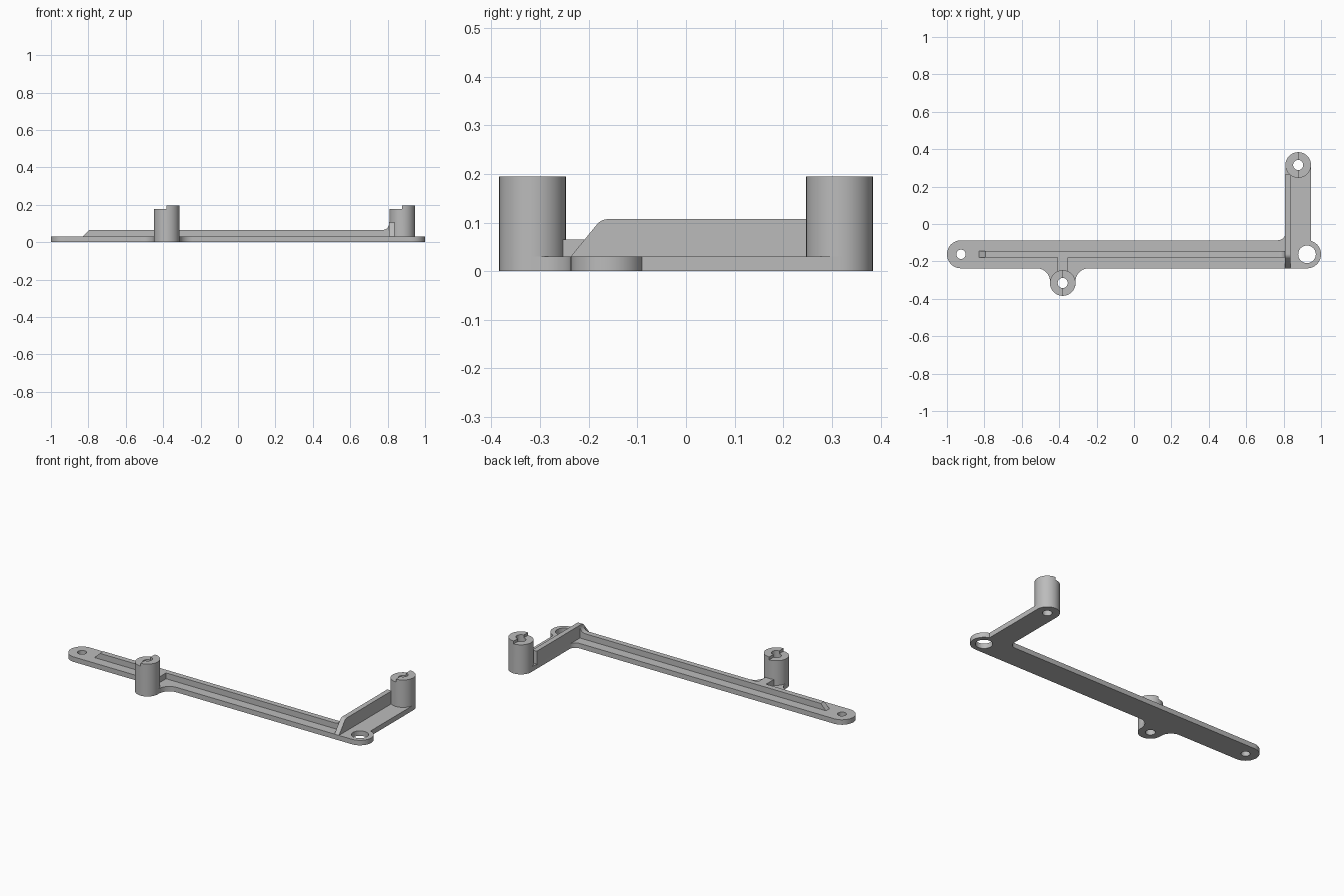
import bpy, bmesh
from math import cos, sin, radians, pi
from mathutils import Matrix, Vector

cube = bpy.data.objects.get("Cube")
if cube:
    bpy.data.objects.remove(cube, do_unlink=True)

# Material
grey = bpy.data.materials.new("plain grey")
grey.use_nodes = True
COLOUR = (0.5, 0.5, 0.5, 1)
grey.diffuse_color = COLOUR
grey.node_tree.nodes["Principled BSDF"].inputs["Base Color"].default_value = COLOUR

# Main dimensions
PLATE_T = 0.03
BAR_Y, BAR_R = -0.162, 0.075
END_X = 0.925
BOSS_R, BOSS_H, STEP_H = 0.0685, 0.195, 0.178
BOSSES = {"front_boss": (-0.381, -0.3155), "rear_boss": (0.878, 0.3155)}
RIB_H, RIB_W = 0.065, 0.0165
WALL_X, WALL_T, WALL_H = 0.808, 0.03, 0.107


def arc(x, y, r, start, end, steps=24):
    """Points along an arc, angles in degrees."""
    angles = [radians(start + (end - start) * i / steps) for i in range(steps + 1)]
    return [(x + r * cos(a), y + r * sin(a)) for a in angles]


def prism(name, profile, low, high, axis="Z"):
    """Extrude a closed 2D profile along an axis from low to high."""
    place = {"Z": lambda u, v, w: (u, v, w),
             "Y": lambda u, v, w: (u, w, v),
             "X": lambda u, v, w: (w, u, v)}[axis]
    bm = bmesh.new()
    face = bm.faces.new([bm.verts.new(place(u, v, low)) for u, v in profile])
    ext = bmesh.ops.extrude_face_region(bm, geom=[face])
    verts = [e for e in ext["geom"] if isinstance(e, bmesh.types.BMVert)]
    bmesh.ops.translate(bm, verts=verts, vec=Vector(place(0, 0, high - low)))
    bmesh.ops.recalc_face_normals(bm, faces=bm.faces)
    mesh = bpy.data.meshes.new(name)
    bm.to_mesh(mesh)
    bm.free()
    mesh.materials.append(grey)
    obj = bpy.data.objects.new(name, mesh)
    bpy.context.collection.objects.link(obj)
    return obj


def box(name, x0, x1, y0, y1, z0, z1):
    return prism(name, [(x0, y0), (x1, y0), (x1, y1), (x0, y1)], z0, z1)


def cut(target, cutter):
    """Subtract a hidden cutter from the target."""
    cutter.hide_render = True
    cutter.hide_set(True)
    cutter.display_type = "WIRE"
    mod = target.modifiers.new("cut", "BOOLEAN")
    mod.operation = "DIFFERENCE"
    mod.solver = "EXACT"
    mod.object = cutter


def drill(target, x, y, r):
    cut(target, prism("hole_cutter", arc(x, y, r, 0, 350, 35), -0.1, 0.3))


def smooth(obj):
    bpy.ops.object.select_all(action="DESELECT")
    obj.select_set(True)
    bpy.context.view_layer.objects.active = obj
    bpy.ops.object.shade_smooth_by_angle(angle=radians(30))


# Base plate: long bar, front lobe with fillets, and side arm
fx, fy = BOSSES["front_boss"]
rx, ry = BOSSES["rear_boss"]
bar_low, bar_high = BAR_Y - BAR_R, BAR_Y + BAR_R
fillet, dx = 0.07, 0.1382
outline = arc(-END_X, BAR_Y, BAR_R, 90, 270)
outline += arc(fx - dx, bar_low - fillet, fillet, 90, -3.5, 14)
outline += arc(fx, fy, BOSS_R, 176.5, 363.5)[1:-1]
outline += arc(fx + dx, bar_low - fillet, fillet, 183.5, 90, 14)
outline += arc(END_X, BAR_Y, BAR_R, -90, 73.5)
outline += arc(rx, ry, BOSS_R, 0, 180)
outline += arc(rx - BOSS_R - 0.04, bar_high + 0.04, 0.04, 0, -90, 8)
plate = prism("base_plate", outline, 0, PLATE_T)
drill(plate, -END_X, BAR_Y, 0.025)
drill(plate, END_X, BAR_Y, 0.047)

# Stepped bosses, drilled through together with the plate
for name, (x, y) in BOSSES.items():
    boss = prism(name, arc(x, y, BOSS_R, 0, 352.5, 47), PLATE_T, BOSS_H)
    drill(plate, x, y, 0.027)
    drill(boss, x, y, 0.027)
    cut(boss, box("step_cutter", x - 0.1, x, y - 0.1, y + 0.1, STEP_H, 0.3))
    smooth(boss)
smooth(plate)

# Long stiffening rib: sloped at one end, curved up into the wall at the other
base = PLATE_T - 0.005
rib = [(-0.835, base), (WALL_X + 0.01, base), (WALL_X + 0.01, 0.1)]
rib += arc(WALL_X - 0.035, RIB_H + 0.035, 0.035, 0, -90, 10)
rib += [(-0.795, RIB_H)]
smooth(prism("long_rib", rib, BAR_Y - RIB_W, BAR_Y + RIB_W, "Y"))

# Short rib tying the front boss to the long rib
box("cross_rib", fx - 0.027, fx + 0.027, fy + 0.045, BAR_Y, base, RIB_H)

# Upright wall along the side arm, with a rounded sloping front end
wall = [(0.265, base), (bar_low, base), (bar_low, PLATE_T)]
wall += arc(-0.16, WALL_H - 0.03, 0.03, 139, 90, 8)
wall += [(0.265, WALL_H)]
smooth(prism("arm_wall", wall, WALL_X, WALL_X + WALL_T, "X"))
